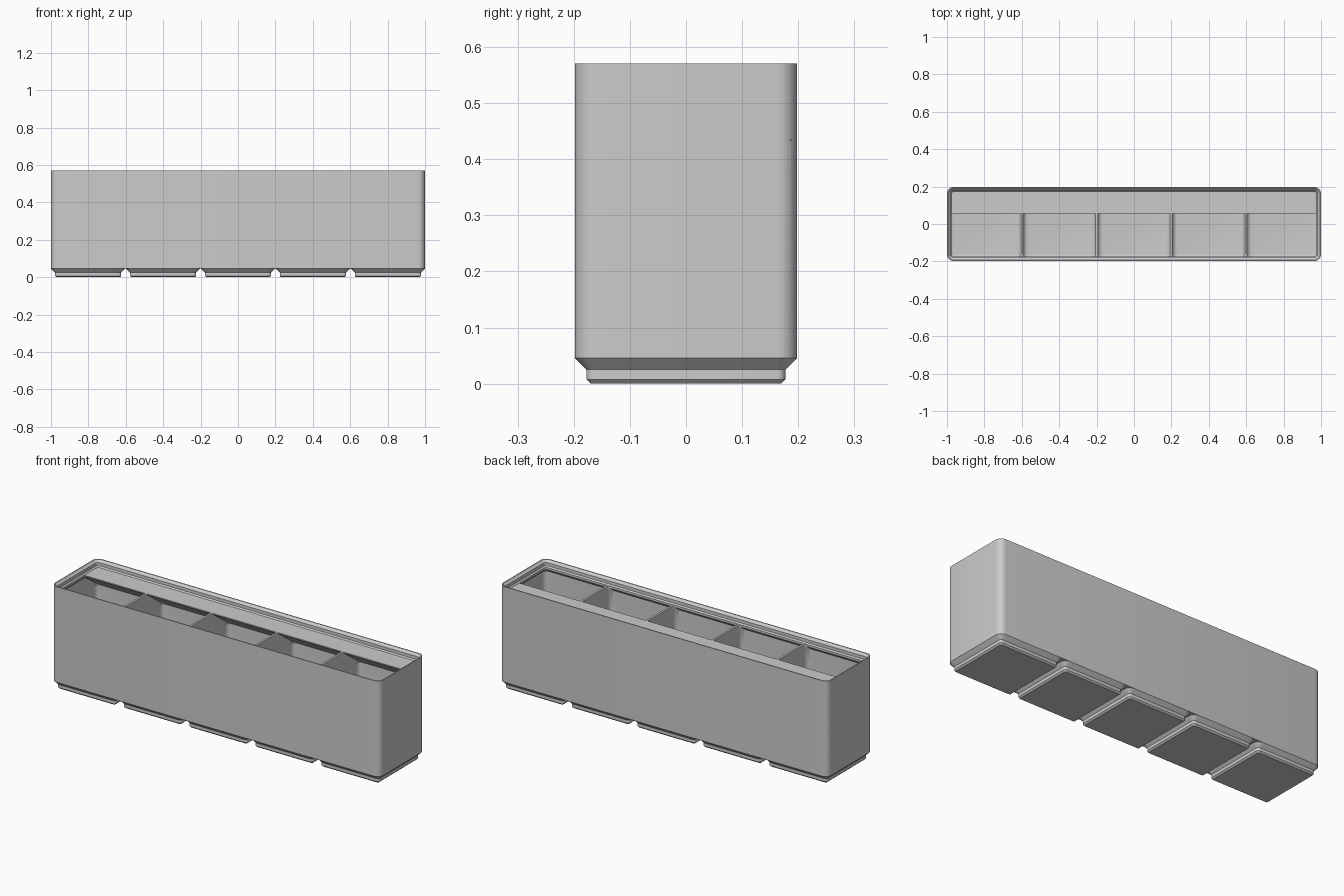
import bpy, bmesh
from math import cos, sin, tan, radians, pi

cube = bpy.data.objects.get("Cube")
if cube:
    bpy.data.objects.remove(cube, do_unlink=True)

S = 2 / 209.5                      # millimetres to model units
CELLS, PITCH = 5, 42.0
HX, HY, R = 104.75, 20.75, 3.75    # outer half sizes and corner radius
WALL, DIVIDER, FILLET = 0.95, 1.2, 2.8
BASE, FLOOR, DECK, TOP = 4.75, 7.0, 56.0, 59.8

grey = bpy.data.materials.new("plain_grey")
grey.use_nodes = True
grey.diffuse_color = (0.6, 0.6, 0.6, 1)
grey.node_tree.nodes["Principled BSDF"].inputs["Base Color"].default_value = (0.6, 0.6, 0.6, 1)


def ring(x0, x1, y0, y1, z, rf, rb=None, n=6):
    """Rounded rectangle with separate front and back corner radii."""
    rb = rf if rb is None else rb
    corners = [(x1 - rb, y1 - rb, rb, 0), (x0 + rb, y1 - rb, rb, 1),
               (x0 + rf, y0 + rf, rf, 2), (x1 - rf, y0 + rf, rf, 3)]
    return [((cx + r * cos((q + i / n) * pi / 2)) * S,
             (cy + r * sin((q + i / n) * pi / 2)) * S, z * S)
            for cx, cy, r, q in corners for i in range(n + 1)]


def inset_ring(cx, hx, offset, z):
    return ring(cx - hx + offset, cx + hx - offset,
                -HY + offset, HY - offset, z, R - offset)


def loft(bm, rings):
    """Skin a stack of rings and cap both ends."""
    loops = [[bm.verts.new(p) for p in r] for r in rings]
    count = len(loops[0])
    for a, b in zip(loops, loops[1:]):
        for i in range(count):
            j = (i + 1) % count
            bm.faces.new((a[i], a[j], b[j], b[i]))
    bm.faces.new(loops[0][::-1])
    bm.faces.new(loops[-1])


def make_object(name, stacks):
    bm = bmesh.new()
    for rings in stacks:
        loft(bm, rings)
    bmesh.ops.recalc_face_normals(bm, faces=bm.faces)
    mesh = bpy.data.meshes.new(name)
    bm.to_mesh(mesh)
    bm.free()
    mesh.materials.append(grey)
    ob = bpy.data.objects.new(name, mesh)
    bpy.context.collection.objects.link(ob)
    return ob


def select(ob):
    bpy.ops.object.select_all(action='DESELECT')
    ob.select_set(True)
    bpy.context.view_layer.objects.active = ob


def smooth(ob):
    select(ob)
    bpy.ops.object.shade_smooth_by_angle(angle=radians(30))


# Outer walls and stepped stacking lip: (inset, height)
lip = [(0, BASE), (0, TOP), (0.6, TOP), (1.9, 58.5), (1.9, 56.7), (2.6, DECK)]
body = make_object("bin_body", [[inset_ring(0, HX, o, z) for o, z in lip]])

# Compartment hollows, shaped to leave the lip support and sloped label shelf
SHELF_Y, SHELF_EDGE = 5.85, 55.4
SLOPE = tan(radians(36))
BACK = HY - WALL
SHELF_ROOT = SHELF_EDGE - (BACK - SHELF_Y) * SLOPE


def shelf_y(z):
    return max(SHELF_Y, min(BACK, SHELF_Y + (SHELF_EDGE - z) / SLOPE))


cell_width = (2 * (HX - WALL) - (CELLS - 1) * DIVIDER) / CELLS
hollows = []
for c in range(CELLS):
    x0 = -HX + WALL + c * (cell_width + DIVIDER)
    x1 = x0 + cell_width
    y0 = -HY + WALL
    rings = []
    # Rounded floor edge
    for k in range(7):
        a = k / 6 * pi / 2
        d = FILLET * (1 - sin(a))
        rings.append(ring(x0 + d, x1 - d, y0 + d, BACK - d,
                          FLOOR + FILLET * (1 - cos(a)), max(FILLET - d, 0.02)))
    rings.append(ring(x0, x1, y0, BACK, SHELF_ROOT, FILLET))
    # Narrowing under the lip and along the shelf slope
    for z, shrink, r in [(SHELF_ROOT + 0.1, 0, FILLET), (53.1, 0, FILLET),
                         (54.8, 1.7, 1.3), (SHELF_EDGE, 1.7, 1.3), (56.2, 1.7, 1.3)]:
        left = shrink if c == 0 else 0
        right = shrink if c == CELLS - 1 else 0
        rings.append(ring(x0 + left, x1 - right, y0 + shrink, shelf_y(z), z, r, 0.05))
    hollows.append(rings)

cutter = make_object("compartment_cutter", hollows)
cutter.hide_render = True
cut = body.modifiers.new("compartments", 'BOOLEAN')
cut.operation = 'DIFFERENCE'
cut.solver = 'EXACT'
cut.object = cutter
select(body)
bpy.ops.object.modifier_apply(modifier=cut.name)
bpy.data.objects.remove(cutter, do_unlink=True)
smooth(body)

# Stepped feet, one under each compartment
foot = [(2.95, 0), (2.15, 0.8), (2.15, 2.6), (0, BASE)]
for c in range(CELLS):
    cx = (c - (CELLS - 1) / 2) * PITCH
    smooth(make_object(f"foot_{c + 1}", [[inset_ring(cx, HY, o, z) for o, z in foot]]))
